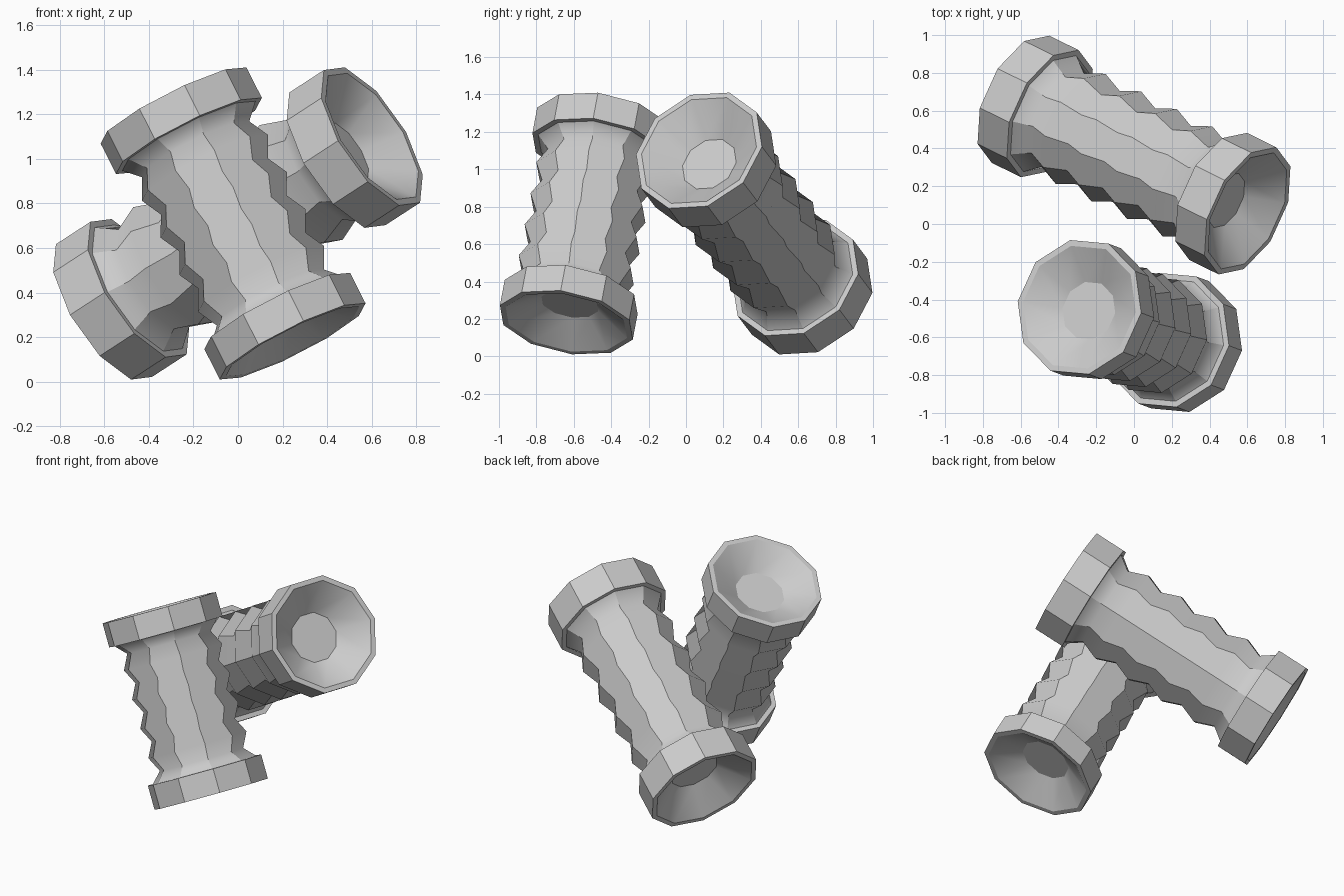
import bpy, bmesh, math
from mathutils import Vector, Matrix

cube = bpy.data.objects.get("Cube")
if cube:
    bpy.data.objects.remove(cube, do_unlink=True)

# One plain grey for everything
grey = bpy.data.materials.new("plain grey")
grey.use_nodes = True
grey.diffuse_color = (0.6, 0.6, 0.6, 1)
grey.node_tree.nodes["Principled BSDF"].inputs["Base Color"].default_value = (0.6, 0.6, 0.6, 1)

SIDES = 10
RIM, LIP, HOLE, PEAK, VALLEY = 0.37, 0.338, 0.158, 0.32, 0.272

# Half profile (radius, height) from the middle of the spool out to its dished end
half = [
    (PEAK, 0.122), (VALLEY, 0.243), (PEAK, 0.365), (VALLEY, 0.487),  # ribbed body
    (LIP, 0.575), (RIM, 0.575),                                      # flange underside
    (RIM, 0.775), (LIP, 0.775),                                      # flange edge and end rim
    (HOLE, 0.63),                                                    # dished cone
]
profile = [(r, -h) for r, h in reversed(half)] + [(VALLEY, 0)] + half


def spool(name, centre, axis, vertex_dir, stretch, turn=0):
    """Ten-sided ribbed spool; vertex_dir points at one corner, before the turn."""
    bm = bmesh.new()
    rings = []
    for r, h in profile:
        ring = []
        for i in range(SIDES):
            a = math.tau * i / SIDES + turn
            ring.append(bm.verts.new((r * math.cos(a), r * math.sin(a), h * stretch)))
        rings.append(ring)
    last = len(rings) - 1
    for lower, upper in zip(rings, rings[1:]):
        for i in range(SIDES):
            j = (i + 1) % SIDES
            bm.faces.new((lower[i], lower[j], upper[j], upper[i]))
    bm.faces.new(rings[0])
    bm.faces.new(rings[-1])
    bmesh.ops.recalc_face_normals(bm, faces=bm.faces)
    for f in bm.faces:
        f.smooth = True

    # Lengthwise edges are sharp except in the dishes; flange and dish rings are sharp
    def sharpen(a, b):
        edge = bm.edges.get((a, b))
        if edge:
            edge.smooth = False

    for k in range(1, last - 1):
        for a, b in zip(rings[k], rings[k + 1]):
            sharpen(a, b)
    for k in [*range(5), *range(last - 4, last + 1)]:
        for i in range(SIDES):
            sharpen(rings[k][i], rings[k][(i + 1) % SIDES])

    # Stand the spool along its axis
    z = Vector(axis).normalized()
    x = Vector(vertex_dir)
    x = (x - z * x.dot(z)).normalized()
    y = z.cross(x)
    matrix = Matrix((x, y, z)).transposed().to_4x4()
    matrix.translation = Vector(centre)
    bm.transform(matrix)
    mesh = bpy.data.meshes.new(name)
    bm.to_mesh(mesh)
    bm.free()
    mesh.materials.append(grey)
    obj = bpy.data.objects.new(name, mesh)
    bpy.context.collection.objects.link(obj)
    return obj


spool("short_spool", (-0.022, -0.54, 0.71), (-0.535, 0.2, 1.06), (0.325, -0.03, 0.17), 0.775)
spool("long_spool", (0, 0.365, 0.71), (1.2, -0.59, 0.78), (0.225, 0.143, -0.238), 1.0,
      turn=math.pi / SIDES)
